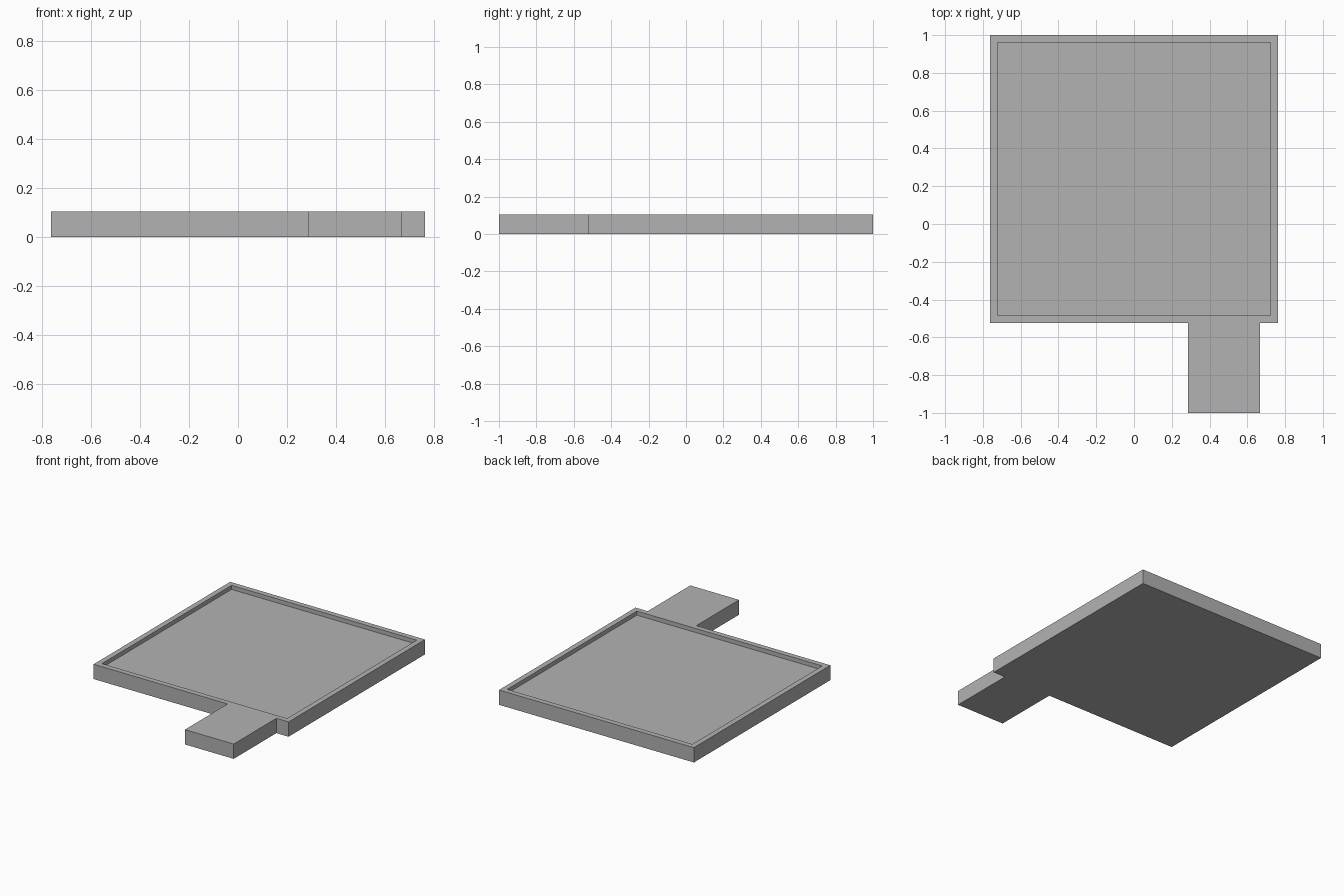
import bpy
import bmesh

# Remove the default cube
cube = bpy.data.objects.get("Cube")
if cube:
    bpy.data.objects.remove(cube, do_unlink=True)

U = 2 / 105            # design unit: tray 80 x 80, tab 20 x 25
HALF = 40 * U
HEIGHT = 5.5 * U
RIM = 2 * U
DEPTH = 1.5 * U
FRONT = -1 + 25 * U    # front edge of the tray
TAB_L, TAB_R = 15 * U, 35 * U

grey = bpy.data.materials.new("plain grey")
grey.use_nodes = True
colour = (0.448, 0.448, 0.448, 1)
grey.diffuse_color = colour
grey.node_tree.nodes["Principled BSDF"].inputs["Base Color"].default_value = colour


def prism(name, outline, z0, z1):
    """Extrude a flat outline from z0 up to z1."""
    bm = bmesh.new()
    base = bm.faces.new([bm.verts.new((x, y, z0)) for x, y in outline])
    side = bmesh.ops.extrude_face_region(bm, geom=[base])["geom"]
    top = [v for v in side if isinstance(v, bmesh.types.BMVert)]
    bmesh.ops.translate(bm, verts=top, vec=(0, 0, z1 - z0))
    bmesh.ops.recalc_face_normals(bm, faces=bm.faces)
    mesh = bpy.data.meshes.new(name)
    bm.to_mesh(mesh)
    bm.free()
    mesh.materials.append(grey)
    obj = bpy.data.objects.new(name, mesh)
    bpy.context.scene.collection.objects.link(obj)
    return obj


# Square tray with its handle tab, as one solid slab
tray = prism("tray_with_tab", [
    (-HALF, FRONT), (TAB_L, FRONT), (TAB_L, -1), (TAB_R, -1),
    (TAB_R, FRONT), (HALF, FRONT), (HALF, 1), (-HALF, 1)], 0, HEIGHT)

# Shallow recess inside the rim
inner = HALF - RIM
recess = prism("recess_cutter", [
    (-inner, FRONT + RIM), (inner, FRONT + RIM),
    (inner, 1 - RIM), (-inner, 1 - RIM)], HEIGHT - DEPTH, HEIGHT + DEPTH)
recess.hide_render = True

cut = tray.modifiers.new("recess", 'BOOLEAN')
cut.operation = 'DIFFERENCE'
cut.solver = 'EXACT'
cut.object = recess

# Bake the cut and drop the cutter
bpy.context.view_layer.update()
graph = bpy.context.evaluated_depsgraph_get()
finished = bpy.data.meshes.new_from_object(tray.evaluated_get(graph))
tray.modifiers.clear()
tray.data = finished
bpy.data.objects.remove(recess, do_unlink=True)
